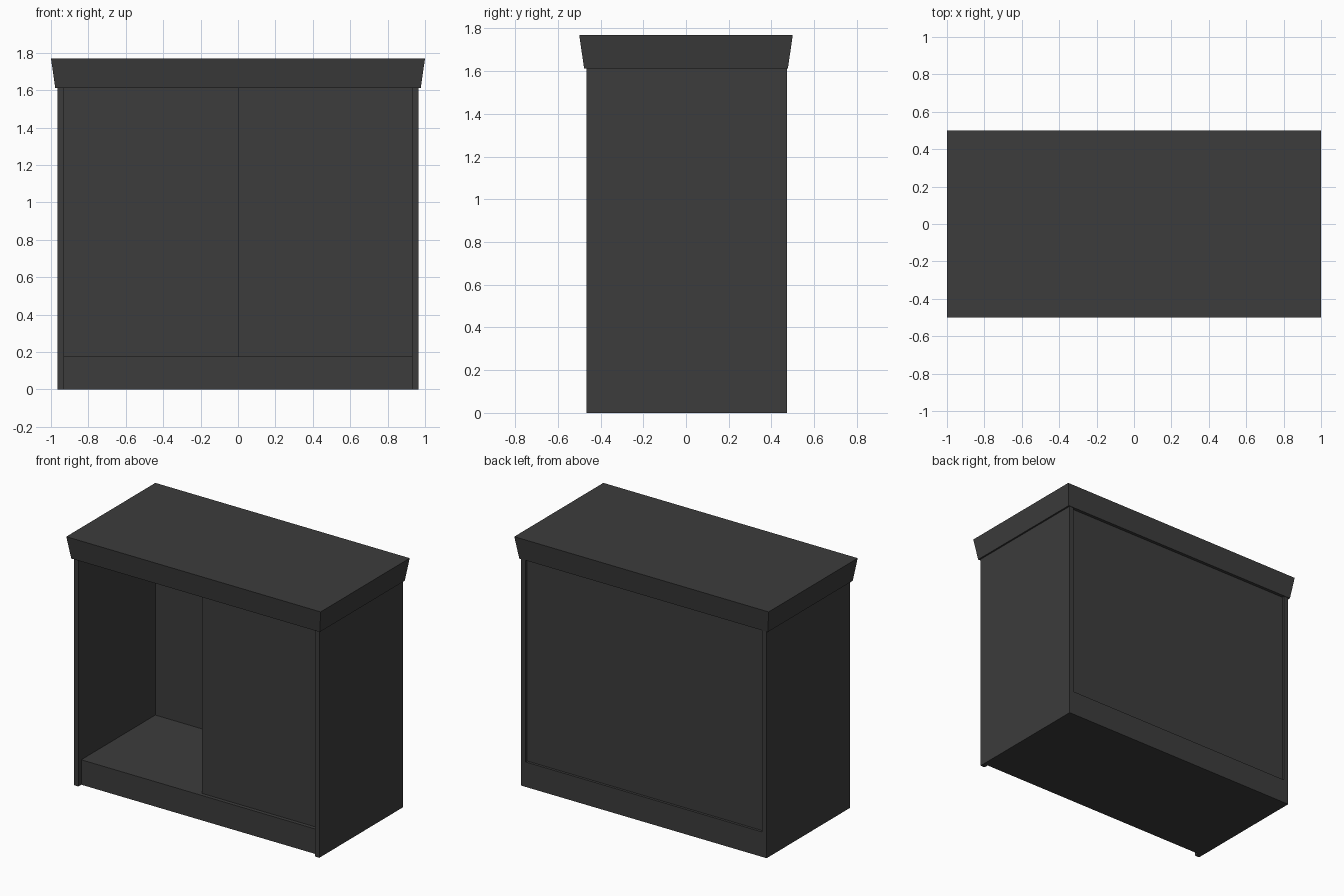
import bpy, bmesh

cube = bpy.data.objects.get("Cube")
if cube:
    bpy.data.objects.remove(cube, do_unlink=True)

# Single dark finish
dark = bpy.data.materials.new("charcoal_grey")
dark.use_nodes = True
COLOUR = (0.045, 0.045, 0.045, 1)
dark.diffuse_color = COLOUR
bsdf = dark.node_tree.nodes["Principled BSDF"]
bsdf.inputs["Base Color"].default_value = COLOUR
bsdf.inputs["Roughness"].default_value = 0.8


def box(name, xs, ys, zs, flare=(0, 0)):
    """Box between the given limits; flare pushes the upper edges outward."""
    bm = bmesh.new()
    bmesh.ops.create_cube(bm, size=1)
    for v in bm.verts:
        sx, sy, sz = (1 if c > 0 else 0 for c in v.co)
        v.co = (xs[sx] + sz * flare[0] * (2 * sx - 1),
                ys[sy] + sz * flare[1] * (2 * sy - 1),
                zs[sz])
    mesh = bpy.data.meshes.new(name)
    bm.to_mesh(mesh)
    bm.free()
    mesh.materials.append(dark)
    obj = bpy.data.objects.new(name, mesh)
    bpy.context.collection.objects.link(obj)
    return obj


OUTER, INNER = 0.965, 0.93
FRONT, BACK = -0.465, 0.473
FLOOR, CEILING, TOP = 0.177, 1.612, 1.77

# Side walls
box("left_wall", (INNER, OUTER), (FRONT, BACK), (0, CEILING))
box("right_wall", (-OUTER, -INNER), (FRONT, BACK), (0, CEILING))

# Plinth with the cabinet floor on top, set back slightly at the front
box("plinth", (-INNER, INNER), (-0.432, BACK), (0, FLOOR))

# Back panel, slightly recessed
box("back_panel", (-INNER, INNER), (0.40, 0.455), (FLOOR, CEILING))

# Sliding door covering one half of the opening
box("door", (0, INNER), (-0.405, -0.375), (FLOOR, CEILING))

# Worktop with outward sloping rim
box("worktop", (-0.977, 0.977), (-0.477, 0.477), (CEILING, TOP), (0.023, 0.023))
